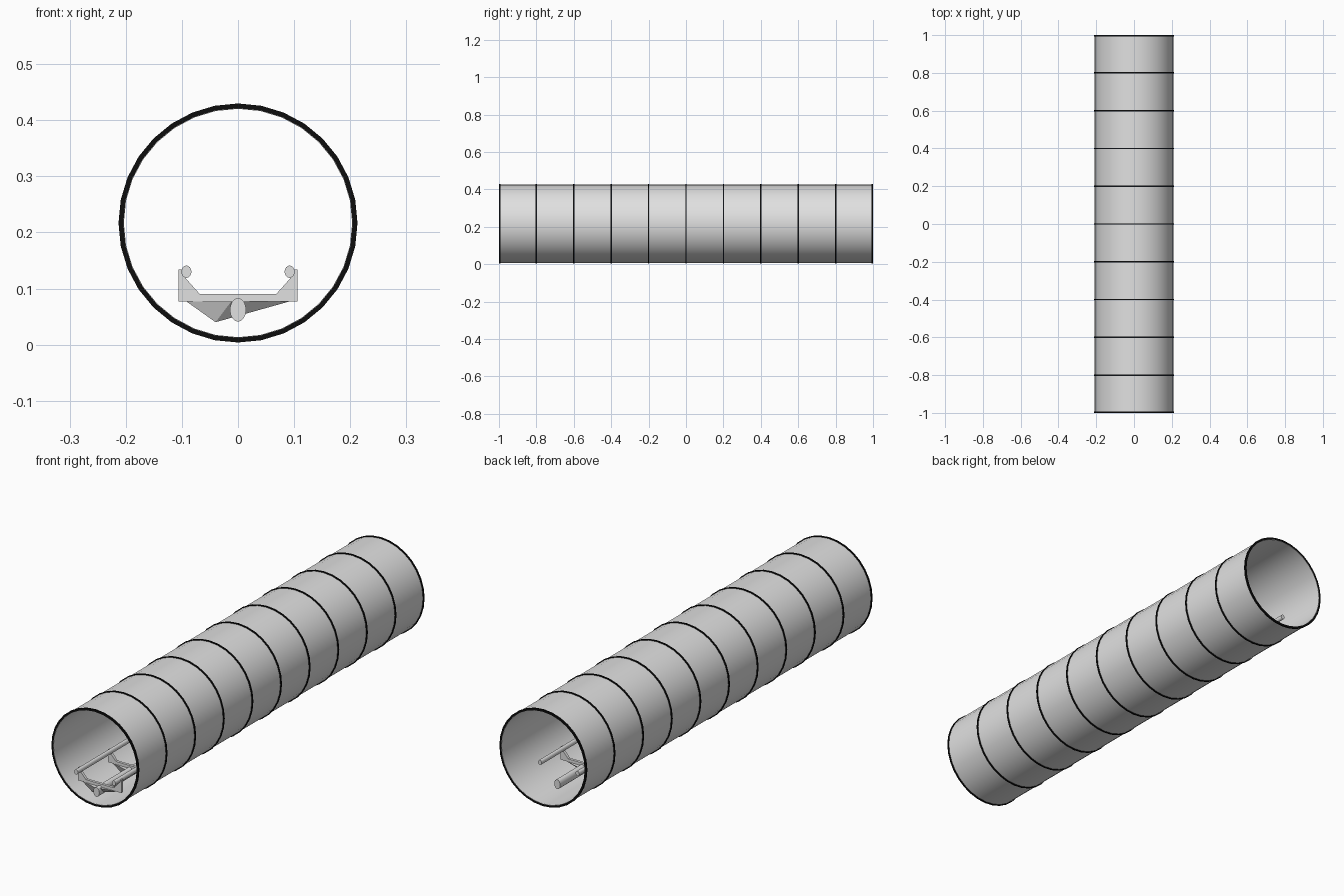
import bpy, bmesh, math
from mathutils import Vector

if "Cube" in bpy.data.objects:
    bpy.data.objects.remove(bpy.data.objects["Cube"])

CZ = 0.2168          # height of the tunnel axis
SIDES = 32


def material(name, r, g, b):
    m = bpy.data.materials.new(name)
    m.diffuse_color = (r, g, b, 1)
    m.use_nodes = True
    m.node_tree.nodes["Principled BSDF"].inputs["Base Color"].default_value = m.diffuse_color
    return m


GREY = material("light_grey", 0.75, 0.75, 0.75)
BLACK = material("black", 0.004, 0.004, 0.004)


def finish(bm, name, mat, smooth=False):
    bmesh.ops.recalc_face_normals(bm, faces=bm.faces[:])
    me = bpy.data.meshes.new(name)
    bm.to_mesh(me)
    bm.free()
    ob = bpy.data.objects.new(name, me)
    bpy.context.collection.objects.link(ob)
    me.materials.append(mat)
    if smooth:
        bpy.ops.object.select_all(action='DESELECT')
        ob.select_set(True)
        bpy.context.view_layer.objects.active = ob
        bpy.ops.object.shade_smooth_by_angle(angle=math.radians(35))
    return ob


def hollow_ring(name, mat, r_in, r_out, y0, y1):
    """Round sleeve along y with square edges."""
    bm = bmesh.new()
    loops = []
    for i in range(SIDES):
        a = 2 * math.pi * i / SIDES
        c, s = math.cos(a), math.sin(a)
        loops.append([bm.verts.new((r * c, y, CZ + r * s))
                      for r, y in ((r_in, y0), (r_out, y0), (r_out, y1), (r_in, y1))])
    for i in range(SIDES):
        p, q = loops[i], loops[(i + 1) % SIDES]
        for k in range(4):
            n = (k + 1) % 4
            bm.faces.new((p[k], p[n], q[n], q[k]))
    return finish(bm, name, mat, True)


def rod(name, x, z, rx, rz, y0, y1, n):
    """Oval rod along y."""
    bm = bmesh.new()
    ring = [(x + rx * math.cos(2 * math.pi * i / n), z + rz * math.sin(2 * math.pi * i / n))
            for i in range(n)]
    a = [bm.verts.new((px, y0, pz)) for px, pz in ring]
    b = [bm.verts.new((px, y1, pz)) for px, pz in ring]
    bm.faces.new(a)
    bm.faces.new(b)
    for i in range(n):
        j = (i + 1) % n
        bm.faces.new((a[i], a[j], b[j], b[i]))
    return finish(bm, name, GREY, True)


# tunnel wall and the black joint rings
hollow_ring("tunnel_wall", GREY, 0.2035, 0.2095, -0.999, 0.999)
for i in range(11):
    y = min(max(-1 + 0.2 * i, -0.9965), 0.9965)
    hollow_ring(f"joint_ring_{i}", BLACK, 0.2045, 0.213, y - 0.0035, y + 0.0035)

# two rails and the lower pipe
for side, x in (("left", -0.092), ("right", 0.092)):
    rod(f"rail_{side}", x, 0.13, 0.009, 0.011, -1.0, 0.89, 16)
rod("lower_pipe", 0, 0.062, 0.0145, 0.021, -0.99, 0.90, 16)

# U-shaped brackets with a pointed foot, repeated along the rails
half = [(0.106, 0.077), (0.106, 0.134), (0.093, 0.134), (0.093, 0.118), (0.068, 0.09)]
outline = half + [(-x, z) for x, z in reversed(half)]
for i in range(9):
    y = -0.96 + 0.21 * i
    bm = bmesh.new()
    f = bm.faces.new([bm.verts.new((x, y - 0.006, z)) for x, z in outline])
    ext = bmesh.ops.extrude_face_region(bm, geom=[f])
    bmesh.ops.translate(bm, vec=Vector((0, 0.012, 0)),
                        verts=[v for v in ext["geom"] if isinstance(v, bmesh.types.BMVert)])
    finish(bm, f"bracket_{i}", GREY)

    bm = bmesh.new()
    base = [bm.verts.new(p) for p in ((-0.092, y, 0.077), (-0.012, y - 0.025, 0.077),
                                      (0.092, y, 0.077), (0.012, y + 0.025, 0.077))]
    tip = bm.verts.new((-0.04, y, 0.04))
    bm.faces.new(base)
    for k in range(4):
        bm.faces.new((base[k], base[(k + 1) % 4], tip))
    finish(bm, f"bracket_foot_{i}", GREY)
